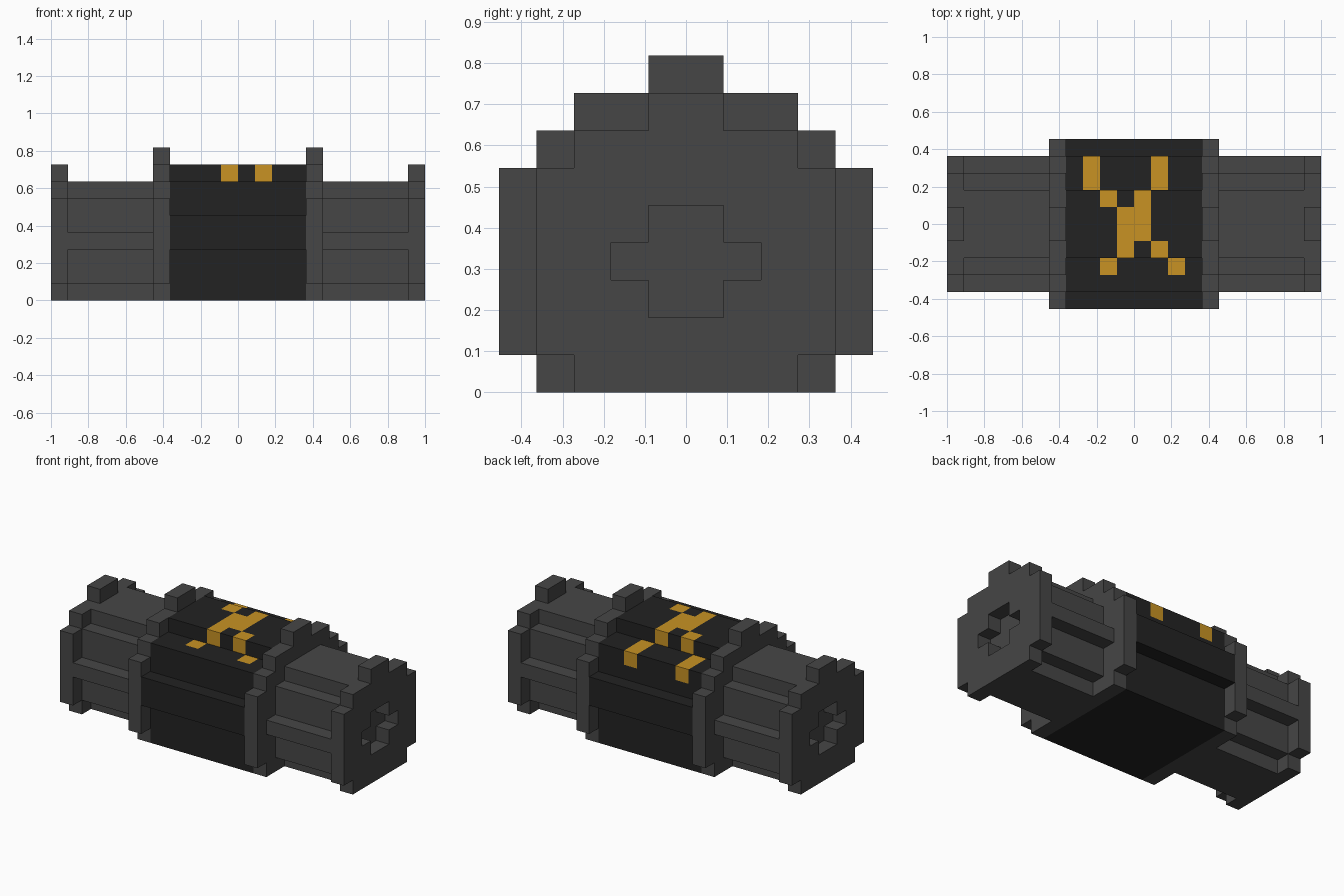
import bpy
import bmesh
from math import floor
from mathutils import Matrix, Vector

U = 1 / 11  # one block

cube = bpy.data.objects.get("Cube")
if cube:
    bpy.data.objects.remove(cube)


def material(name, rgb):
    mat = bpy.data.materials.new(name)
    mat.use_nodes = True
    mat.diffuse_color = (*rgb, 1)
    mat.node_tree.nodes["Principled BSDF"].inputs["Base Color"].default_value = (*rgb, 1)
    return mat


GREY = material("dark grey", (0.061, 0.061, 0.061))
BLACK = material("near black", (0.0165, 0.0165, 0.0165))
GOLD = material("gold", (0.58, 0.29, 0.017))


def stepped_bar(x0, x1, steps):
    """Bar along x; steps are (bottom, top, half width) in blocks."""
    right = [(w, z) for z0, z1, w in steps for z in (z0, z1)]
    outline = right + [(-y, z) for y, z in reversed(right)]
    bm = bmesh.new()
    face = bm.faces.new([bm.verts.new((x0, y, z)) for y, z in outline])
    out = bmesh.ops.extrude_face_region(bm, geom=[face])["geom"]
    moved = [v for v in out if isinstance(v, bmesh.types.BMVert)]
    bmesh.ops.translate(bm, verts=moved, vec=(x1 - x0, 0, 0))
    bmesh.ops.recalc_face_normals(bm, faces=bm.faces)
    return bm


def finish(bm, name, *mats):
    bmesh.ops.transform(bm, matrix=Matrix.Scale(U, 4), verts=bm.verts)
    mesh = bpy.data.meshes.new(name)
    bm.to_mesh(mesh)
    bm.free()
    for mat in mats:
        mesh.materials.append(mat)
    obj = bpy.data.objects.new(name, mesh)
    bpy.context.collection.objects.link(obj)
    return obj


# Cross-sections
CORE = [(0, 3, 4), (3, 5, 5), (5, 7, 4), (7, 8, 2)]
FLANGE = [(0, 1, 4), (1, 6, 5), (6, 7, 4), (7, 8, 3), (8, 9, 1)]
ARM = [(0, 1, 2), (1, 3, 3), (3, 4, 4), (4, 6, 3), (6, 7, 2)]
CAP = [(0, 1, 3), (1, 6, 4), (6, 7, 3), (7, 8, 1)]
SOCKET = [(2, 3, 1), (3, 4, 2), (4, 5, 1)]

# Core with the gold emblem, one string per row of blocks from back to front
EMBLEM = ["#...#.",
          "#...#.",
          ".#.#..",
          "..##..",
          "..##..",
          "..#.#.",
          ".#...#"]
bm = stepped_bar(-4, 4, CORE)
cuts = [(axis, i) for axis in (0, 1) for i in range(-3, 4)] + [(2, 6)]
for axis, i in cuts:
    normal = Vector((0, 0, 0))
    normal[axis] = 1
    bmesh.ops.bisect_plane(bm, geom=bm.verts[:] + bm.edges[:] + bm.faces[:],
                           plane_co=normal * i, plane_no=normal)
bm.normal_update()
for f in bm.faces:
    p = f.calc_center_median() - f.normal * 0.5
    col, row = floor(p.x) + 3, 3 - floor(p.y)
    if p.z > 6 and 0 <= row < 7 and 0 <= col < 6 and EMBLEM[row][col] == "#":
        f.material_index = 1
finish(bm, "core", BLACK, GOLD)

# Flange, arm and socketed cap on each side
for side, s in (("left", 1), ("right", -1)):
    finish(stepped_bar(4 * s, 5 * s, FLANGE), side + "_flange", GREY)
    finish(stepped_bar(5 * s, 10 * s, ARM), side + "_arm", GREY)
    cap = finish(stepped_bar(10 * s, 11 * s, CAP), side + "_end_cap", GREY)
    cutter = finish(stepped_bar(9 * s, 12 * s, SOCKET), side + "_socket_cutter", GREY)
    cutter.hide_render = True
    cut = cap.modifiers.new("socket", 'BOOLEAN')
    cut.operation = 'DIFFERENCE'
    cut.solver = 'EXACT'
    cut.object = cutter
    bpy.context.view_layer.objects.active = cap
    bpy.ops.object.modifier_apply(modifier=cut.name)
    bpy.data.objects.remove(cutter)
